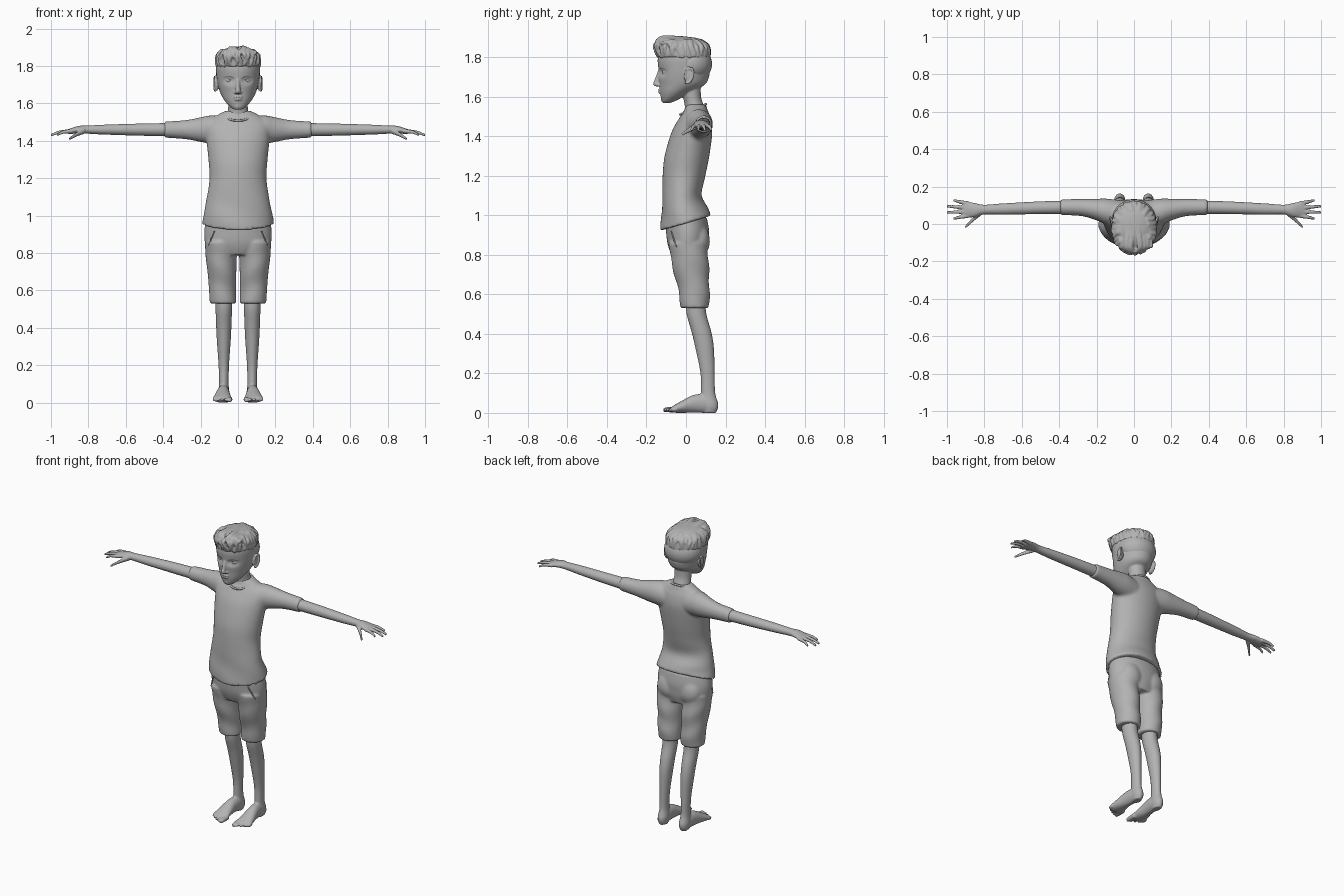
import bpy, bmesh, math, random
from mathutils import Vector, Matrix

random.seed(4)
cube = bpy.data.objects.get("Cube")
if cube:
    bpy.data.objects.remove(cube)

grey = bpy.data.materials.new("plain grey")
grey.use_nodes = True
tone = (.45, .45, .45, 1)
grey.diffuse_color = tone
grey.node_tree.nodes["Principled BSDF"].inputs["Base Color"].default_value = tone

SIDES = {"left": 1, "right": -1}
arm_height = 1.46
leg_line = .076


def ring(out=0, back=0, up=0, wide=.01, deep=.01):
    """Elliptical cross-section: centre and two half sizes."""
    return Vector((out, back, up, wide, deep))


def spline(keys, steps):
    """Smooth curve through all the keys."""
    last = len(keys) - 1
    path = []
    for i in range(last):
        before, start, end, after = (keys[max(0, min(last, i + k))] for k in (-1, 0, 1, 2))
        leave, arrive = (end - before) / 2, (after - start) / 2
        for s in range(steps):
            t = s / steps
            ease = t * t * (3 - 2 * t)
            path.append(start.lerp(end, ease) + leave * t * (1 - t) ** 2 - arrive * t * t * (1 - t))
    return path + [keys[-1]]


def loft(bm, axis, rings, side=1, segments=32):
    """Closed skin through cross-sections set square to one axis."""
    loops = []
    for out, back, up, wide, deep in spline(rings, 6):
        loop = []
        for k in range(segments):
            angle = math.tau * k / segments
            p = max(wide, .001) * math.cos(angle)
            q = max(deep, .001) * math.sin(angle)
            offset = {"X": (0, p, q), "Y": (p, 0, q), "Z": (p, q, 0)}[axis]
            x, y, z = Vector((out, back, up)) + Vector(offset)
            loop.append(bm.verts.new((x * side, y, z)))
        loops.append(loop)
    for low, high in zip(loops, loops[1:]):
        for k in range(segments):
            n = (k + 1) % segments
            bm.faces.new((low[k], low[n], high[n], high[k]))
    bm.faces.new(loops[0][::-1])
    bm.faces.new(loops[-1])


def tube(bm, axis, points, root, tip, side=1):
    """Round loft that tapers evenly from root to tip."""
    rings = []
    for i, point in enumerate(points):
        r = root + (tip - root) * i / (len(points) - 1)
        rings.append(ring(*point, r, r))
    loft(bm, axis, rings, side, segments=12)


def ball(bm, centre, radii, side=1):
    x, y, z = centre
    place = Matrix.Translation((x * side, y, z)) @ Matrix.Diagonal((*radii, 1))
    bmesh.ops.create_uvsphere(bm, u_segments=24, v_segments=16, radius=1, matrix=place)


def finish(name, bm, voxel, smooth):
    """Fuse the overlapping volumes into one smooth skin."""
    bmesh.ops.recalc_face_normals(bm, faces=bm.faces)
    mesh = bpy.data.meshes.new(name)
    bm.to_mesh(mesh)
    bm.free()
    mesh.materials.append(grey)
    part = bpy.data.objects.new(name, mesh)
    bpy.context.collection.objects.link(part)
    fuse = part.modifiers.new("fuse", "REMESH")
    fuse.mode = "VOXEL"
    fuse.voxel_size = voxel
    fuse.use_smooth_shade = True
    soften = part.modifiers.new("soften", "SMOOTH")
    soften.factor = .5
    soften.iterations = smooth


# Shirt: trunk and sleeves, with a hem that rises to the back and soft folds
bm = bmesh.new()
loft(bm, "Z", [ring(up=.96, wide=.19, deep=.126), ring(up=1.02, back=-.01, wide=.183, deep=.115),
               ring(up=1.1, back=-.02, wide=.166, deep=.1), ring(up=1.2, back=-.01, wide=.152, deep=.108),
               ring(up=1.3, back=.005, wide=.158, deep=.113), ring(up=1.42, back=.03, wide=.17, deep=.103),
               ring(up=1.49, back=.045, wide=.17, deep=.08), ring(up=1.53, back=.05, wide=.125, deep=.06),
               ring(up=1.56, back=.05, wide=.068, deep=.05)], segments=64)
for side in SIDES.values():
    loft(bm, "X", [ring(out=.06, back=.055, up=1.45, wide=.07, deep=.075),
                   ring(out=.14, back=.065, up=arm_height, wide=.07, deep=.076),
                   ring(out=.2, back=.077, up=arm_height, wide=.058, deep=.066),
                   ring(out=.28, back=.088, up=arm_height, wide=.046, deep=.051),
                   ring(out=.395, back=.09, up=arm_height, wide=.042, deep=.043)], side)
for v in bm.verts:
    low = max(0, min(1, (1.17 - v.co.z) / .2))
    fold = math.sin(38 * v.co.z + 14 * v.co.x + 9 * v.co.y)
    v.co.z += .3 * v.co.y * low
    v.co.y += .004 * low * fold
    v.co.x *= 1 + .015 * low * fold
finish("shirt", bm, .009, 3)

# Collar band
bpy.ops.mesh.primitive_torus_add(major_radius=.07, minor_radius=.006, major_segments=48,
                                 location=(0, .036, 1.535), rotation=(.38, 0, 0))
collar = bpy.context.object
collar.name = "collar"
collar.data.materials.append(grey)
bpy.ops.object.shade_smooth()

# Knee length shorts
bm = bmesh.new()
loft(bm, "Z", [ring(up=.99, wide=.17, deep=.105), ring(up=.92, back=.008, wide=.18, deep=.109),
               ring(up=.86, back=.01, wide=.178, deep=.104), ring(up=.79, back=.017, wide=.165, deep=.085)],
     segments=48)
for side in SIDES.values():
    loft(bm, "Z", [ring(out=.092, up=.86, back=.01, wide=.085, deep=.098),
                   ring(out=.09, up=.78, back=.018, wide=.083, deep=.095),
                   ring(out=.086, up=.7, back=.029, wide=.077, deep=.088),
                   ring(out=.082, up=.6, back=.042, wide=.073, deep=.077),
                   ring(out=.08, up=.53, back=.045, wide=.071, deep=.071)], side)
    ball(bm, (.078, .062, .87), (.075, .058, .09), side)
for v in bm.verts:
    fold = math.sin(45 * v.co.z - 16 * abs(v.co.x) + 12 * v.co.y)
    v.co.y += .003 * fold * max(0, min(1, (.9 - v.co.z) / .1))
finish("shorts", bm, .008, 2)

for label, side in SIDES.items():
    # Pocket edge on the shorts
    bm = bmesh.new()
    tube(bm, "Z", [(.158, -.048, .84), (.142, -.063, .88), (.125, -.075, .92)], .005, .004, side)
    finish(label + "_pocket_edge", bm, .003, 1)

    # Arm and palm
    bm = bmesh.new()
    loft(bm, "X", [ring(out=.3, back=.09, up=arm_height, wide=.036, deep=.036),
                   ring(out=.5, back=.087, up=arm_height, wide=.034, deep=.033),
                   ring(out=.7, back=.08, up=arm_height, wide=.03, deep=.027),
                   ring(out=.8, back=.077, up=arm_height, wide=.026, deep=.022),
                   ring(out=.85, back=.075, up=arm_height, wide=.037, deep=.02),
                   ring(out=.895, back=.077, up=1.452, wide=.043, deep=.015),
                   ring(out=.912, back=.077, up=1.45, wide=.038, deep=.011)], side)
    # Fingers fan out, the middle ones longest, and the thumb points forward
    for k in range(4):
        spread = k / 3
        base, tip = .044 + .066 * spread, .028 + .1 * spread
        reach = .967 + .038 * math.sin(math.pi * spread)
        tube(bm, "X", [(.885, base, 1.452), ((.9 + reach) / 2, (base + tip) / 2, 1.447),
                       (reach, tip, 1.431)], .012, .007, side)
    tube(bm, "X", [(.82, .06, 1.455), (.86, .025, 1.436), (.903, -.018, 1.41)], .017, .008, side)
    finish(label + "_arm", bm, .0045, 2)

    # Bare leg and foot
    bm = bmesh.new()
    loft(bm, "Z", [ring(out=leg_line, back=.048, up=.58, wide=.045, deep=.05),
                   ring(out=leg_line, back=.053, up=.5, wide=.044, deep=.05),
                   ring(out=leg_line, back=.078, up=.41, wide=.041, deep=.05),
                   ring(out=leg_line, back=.094, up=.33, wide=.037, deep=.047),
                   ring(out=leg_line, back=.109, up=.2, wide=.028, deep=.036),
                   ring(out=leg_line, back=.112, up=.1, wide=.026, deep=.036),
                   ring(out=leg_line, back=.12, up=.04, wide=.031, deep=.044),
                   ring(out=leg_line, back=.118, wide=.022, deep=.034)], side)
    loft(bm, "Y", [ring(out=leg_line, back=.15, up=.03, wide=.024, deep=.028),
                   ring(out=leg_line, back=.1, up=.046, wide=.031, deep=.046),
                   ring(out=.08, back=.04, up=.046, wide=.035, deep=.045),
                   ring(out=.083, back=-.02, up=.031, wide=.045, deep=.031),
                   ring(out=.085, back=-.06, up=.02, wide=.051, deep=.019),
                   ring(out=.085, back=-.075, up=.016, wide=.046, deep=.012)], side)
    # Toes step back and shrink towards the outside
    for k in range(5):
        x = .045 + .021 * k
        r = .011 - .0007 * k if k else .016
        tip = -.115 + .003 * k * k
        tube(bm, "Y", [(x, -.045, .018), (x, tip + .02, .016), (x, tip, .014)], r, r * .7, side)
    for v in bm.verts:
        v.co.z = max(v.co.z, 0)
    finish(label + "_leg", bm, .0055, 2)

    # Eye
    bm = bmesh.new()
    ball(bm, (.047, -.101, 1.724), (.02, .019, .016), side)
    finish(label + "_eye", bm, .003, 1)

# Head with eye hollows, then the neck
bm = bmesh.new()
loft(bm, "Z", [ring(up=1.567, back=-.1, wide=.02, deep=.018), ring(up=1.585, back=-.082, wide=.046, deep=.043),
               ring(up=1.62, back=-.054, wide=.075, deep=.077), ring(up=1.66, back=-.02, wide=.096, deep=.115),
               ring(up=1.7, back=-.012, wide=.107, deep=.128), ring(up=1.74, back=-.01, wide=.114, deep=.13),
               ring(up=1.79, back=-.01, wide=.118, deep=.133), ring(up=1.84, back=-.01, wide=.11, deep=.122),
               ring(up=1.88, wide=.08, deep=.09), ring(up=1.895, wide=.04, deep=.05)], segments=72)
for v in bm.verts:
    if v.co.y < 0:
        gap = ((abs(v.co.x) - .047) / .026) ** 2 + ((v.co.z - 1.724) / .019) ** 2
        v.co.y += .017 * math.exp(-gap)
loft(bm, "Z", [ring(up=1.47, back=.047, wide=.072, deep=.05), ring(up=1.55, back=.042, wide=.056, deep=.048),
               ring(up=1.6, back=.03, wide=.052, deep=.046), ring(up=1.68, back=.02, wide=.056, deep=.055)])
# Nose, lips and chin
loft(bm, "Z", [ring(up=1.735, back=-.13, wide=.011), ring(up=1.69, back=-.142, wide=.011, deep=.015),
               ring(up=1.665, back=-.149, wide=.014, deep=.017), ring(up=1.652, back=-.146, wide=.013)])
ball(bm, (0, -.129, 1.635), (.025, .012, .006))
ball(bm, (0, -.128, 1.622), (.021, .012, .007))
ball(bm, (0, -.112, 1.586), (.022, .015, .016))
for side in SIDES.values():
    # Nostril, brow and eyelids
    ball(bm, (.013, -.138, 1.658), (.008, .011, .007), side)
    tube(bm, "X", [(.018, -.132, 1.742), (.045, -.125, 1.75), (.075, -.105, 1.745)], .006, .005, side)
    for rise in (.011, -.01):
        tube(bm, "X", [(.026, -.119, 1.724), (.047, -.118, 1.724 + rise), (.068, -.103, 1.726)], .004, .004, side)
    # Ear with a raised rim
    ball(bm, (.115, .012, 1.705), (.012, .022, .038), side)
    for k in range(22):
        a = math.radians(13 * k - 110)
        ball(bm, (.122 + .006 * max(0, math.cos(a)), .014 + .022 * math.cos(a) + .008 * math.sin(a),
                  1.706 + .038 * math.sin(a)), (.006, .006, .006), side)
finish("head", bm, .0045, 1)

# Short cropped hair at back and sides
bm = bmesh.new()
ball(bm, (0, .021, 1.765), (.12, .112, .1))
finish("cropped_hair", bm, .009, 2)

# Longer swept hair on top, with locks rising around the edge
bm = bmesh.new()
loft(bm, "Z", [ring(up=1.8, back=-.01, wide=.12, deep=.135), ring(up=1.84, back=-.015, wide=.117, deep=.134),
               ring(up=1.875, back=-.02, wide=.098, deep=.115), ring(up=1.895, back=-.02, wide=.06, deep=.08),
               ring(up=1.902, back=-.02, wide=.02, deep=.03)], segments=48)
locks = 34
for k in range(locks):
    a = math.tau * k / locks
    front = max(0, -math.sin(a))
    points = []
    for z, out in ((1.797, .98), (1.825, 1 + .07 * front), (1.86, .93 + .18 * front), (1.888, .62 + .3 * front)):
        b = a + random.uniform(-.1, .1)
        points.append((.117 * out * math.cos(b), .132 * out * math.sin(b) - .012, z + random.uniform(-.005, .005)))
    tube(bm, "Z", points, .006, .01 + .003 * front)
# Locks running back over the crown
for k in range(13):
    x = .014 * (k - 6)
    drop = 4 * x * x
    sway = random.uniform(-.015, .015)
    top = 1.897 - drop + random.uniform(-.003, .004)
    tube(bm, "Y", [(x * .9, drop - .155, top - .022), (x + sway, -.12, top), (x, -.04, top),
                   (x - sway, .03, top - .008), (x * .8, .085 - drop, top - .04)], .011, .006)
finish("swept_hair", bm, .005, 1)
